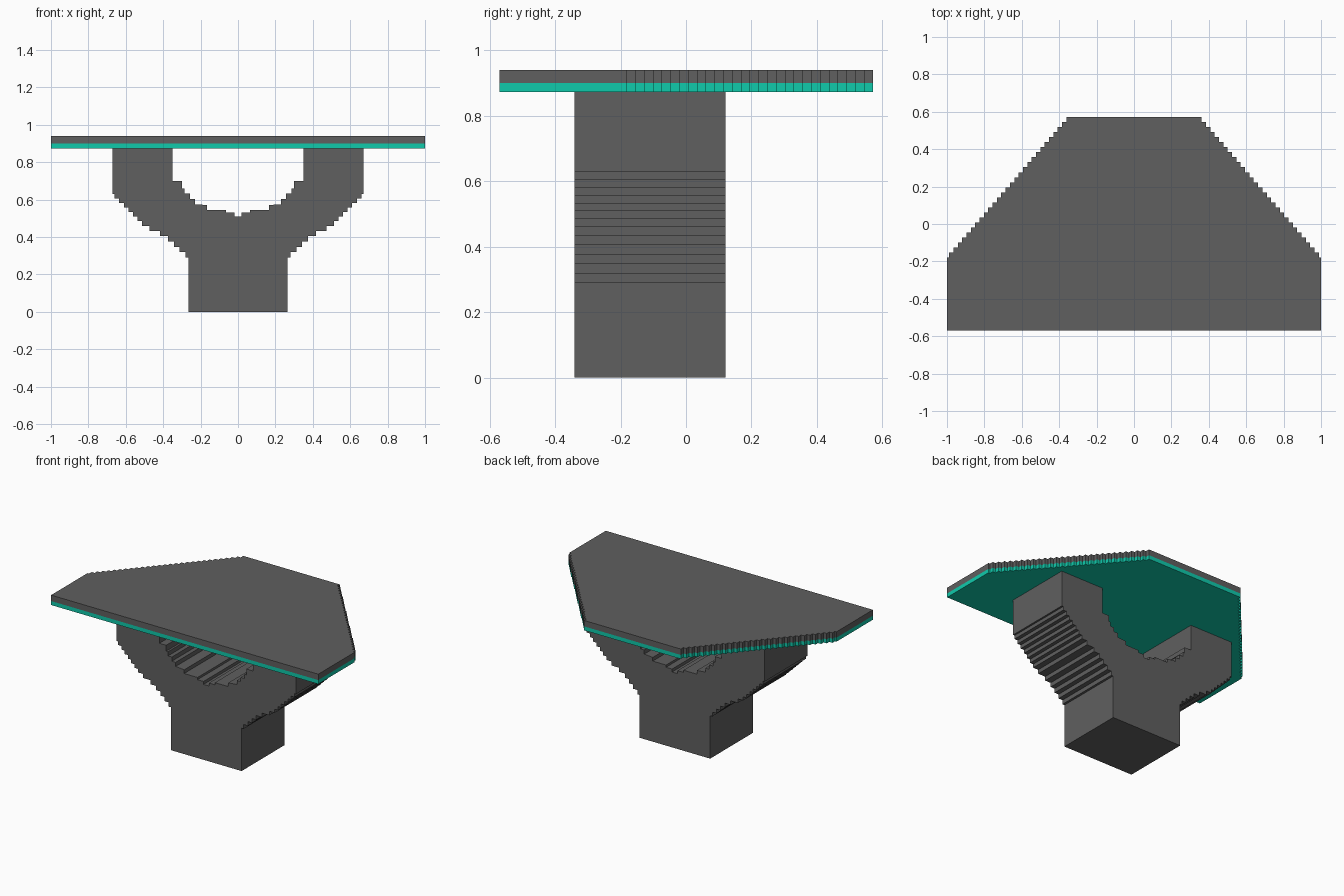
import bpy, bmesh

if "Cube" in bpy.data.objects:
    bpy.data.objects.remove(bpy.data.objects["Cube"])


def material(name, rgb):
    m = bpy.data.materials.new(name)
    m.diffuse_color = (*rgb, 1.0)
    m.use_nodes = True
    m.node_tree.nodes["Principled BSDF"].inputs["Base Color"].default_value = m.diffuse_color
    return m


GREY = material("dark_grey", (0.115, 0.115, 0.115))
TEAL = material("teal", (0.005, 0.59, 0.41))


def stairs(a, b, n):
    """Stepped line from a to b: half tread, riser, half tread, n times."""
    dx, dy = (b[0] - a[0]) / n, (b[1] - a[1]) / n
    pts = [a]
    for i in range(n):
        x = a[0] + (i + 0.5) * dx
        pts += [(x, a[1] + i * dy), (x, a[1] + (i + 1) * dy)]
    return pts + [b]


def mirrored(half):
    """Close a right-hand outline with its mirror image."""
    pts = half + [(-x, y) for x, y in reversed(half)]
    return [p for i, p in enumerate(pts)
            if abs(p[0] - pts[i - 1][0]) + abs(p[1] - pts[i - 1][1]) > 1e-5]


def prism(name, outline, levels, place, mats):
    """Sweep an outline through levels; each band gets its own material."""
    bm = bmesh.new()
    rings = [[bm.verts.new(place(u, v, w)) for u, v in outline] for w in levels]
    bm.faces.new(rings[0]).material_index = 0
    bm.faces.new(rings[-1]).material_index = len(mats) - 1
    n = len(outline)
    for k in range(len(levels) - 1):
        lo, hi = rings[k], rings[k + 1]
        for i in range(n):
            j = (i + 1) % n
            bm.faces.new((lo[i], lo[j], hi[j], hi[i])).material_index = k
    bmesh.ops.recalc_face_normals(bm, faces=bm.faces[:])
    me = bpy.data.meshes.new(name)
    bm.to_mesh(me)
    bm.free()
    for m in mats:
        me.materials.append(m)
    ob = bpy.data.objects.new(name, me)
    bpy.context.collection.objects.link(ob)
    return ob


# Forked pedestal: front profile extruded in depth
fork = [(0.265, 0.0)]
fork += stairs((0.265, 0.29), (0.39, 0.405), 4)
fork += stairs((0.39, 0.405), (0.50, 0.46), 2)
fork += stairs((0.50, 0.46), (0.672, 0.63), 7)
fork += [(0.672, 0.873), (0.35, 0.873), (0.35, 0.70), (0.30, 0.70), (0.30, 0.66)]
fork += stairs((0.30, 0.66), (0.215, 0.575), 3)
fork += [(0.165, 0.57), (0.165, 0.545), (0.065, 0.545), (0.065, 0.53),
         (0.02, 0.53), (0.02, 0.51)]
prism("forked_pedestal", mirrored(fork), [-0.34, 0.12],
      lambda u, v, w: (u, w, v), [GREY])

# Tabletop: stepped trapezoid with a teal lower layer
top = [(1.0, -0.57)] + stairs((1.0, -0.18), (0.35, 0.572), 28)
prism("tabletop", mirrored(top), [0.873, 0.90, 0.94],
      lambda u, v, w: (u, v, w), [TEAL, GREY])
